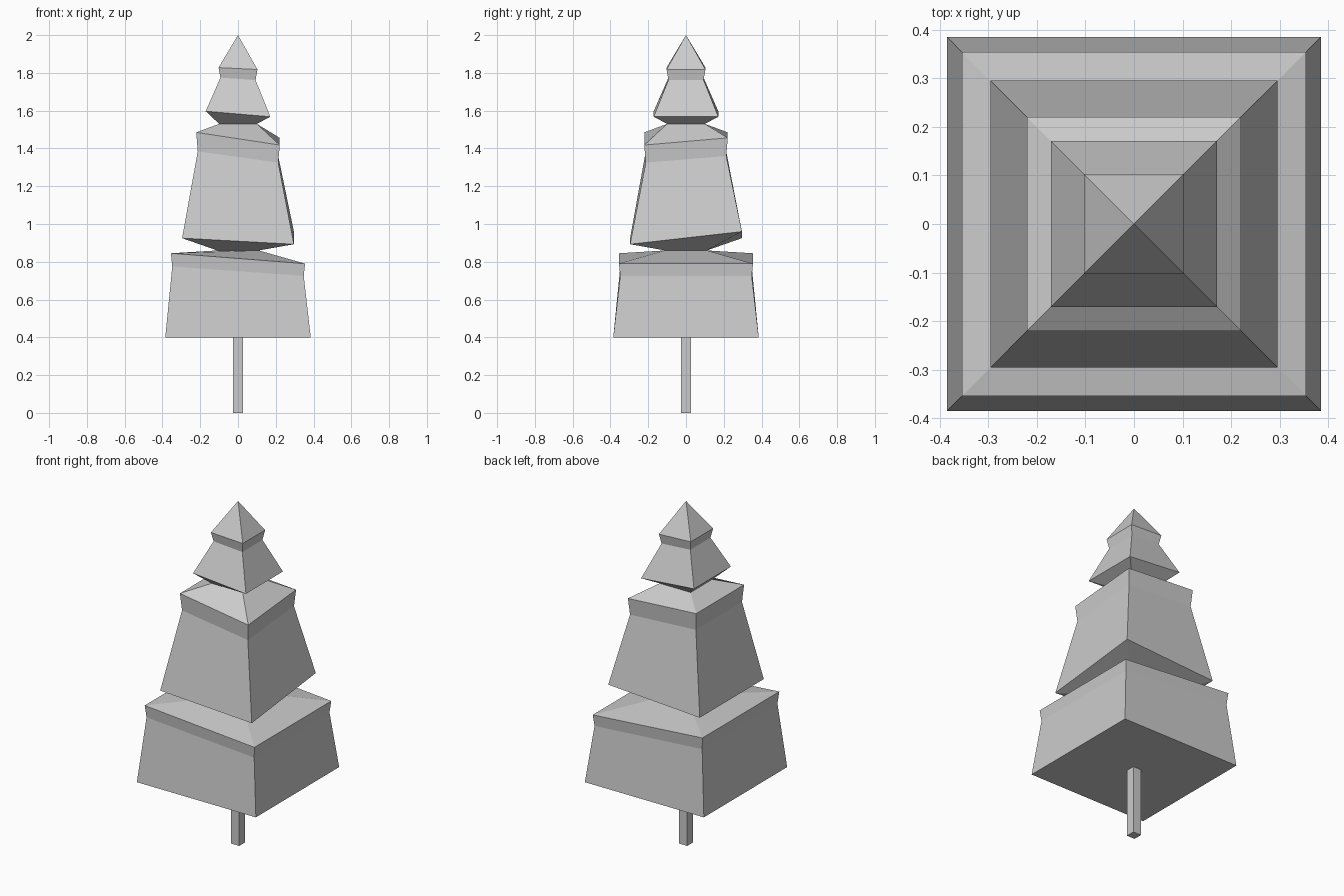
import bpy
import bmesh

cube = bpy.data.objects.get("Cube")
if cube:
    bpy.data.objects.remove(cube, do_unlink=True)

# One plain grey for the whole tree
grey = bpy.data.materials.new("light_grey")
grey.use_nodes = True
colour = (0.6, 0.6, 0.6, 1.0)
grey.diffuse_color = colour
grey.node_tree.nodes["Principled BSDF"].inputs["Base Color"].default_value = colour

CORNERS = ((-1, -1), (1, -1), (1, 1), (-1, 1))


def square_stack(name, rings, apex=None):
    """Skin square rings given as (half width, corner heights), with an optional tip."""
    bm = bmesh.new()
    loops = []
    for half, heights in rings:
        if not isinstance(heights, tuple):
            heights = (heights,) * 4
        loops.append([bm.verts.new((sx * half, sy * half, z))
                      for (sx, sy), z in zip(CORNERS, heights)])
    for low, high in zip(loops, loops[1:]):
        for i in range(4):
            j = (i + 1) % 4
            bm.faces.new((low[i], low[j], high[j], high[i]))
    bm.faces.new(loops[0][::-1])
    if apex is None:
        bm.faces.new(loops[-1])
    else:
        tip = bm.verts.new((0, 0, apex))
        for i in range(4):
            bm.faces.new((loops[-1][i], loops[-1][(i + 1) % 4], tip))
    bmesh.ops.recalc_face_normals(bm, faces=bm.faces)
    mesh = bpy.data.meshes.new(name)
    bm.to_mesh(mesh)
    bm.free()
    mesh.materials.append(grey)
    obj = bpy.data.objects.new(name, mesh)
    bpy.context.collection.objects.link(obj)
    return obj


def lean(left, right):
    """Corner heights for a ring tilted from -x to +x."""
    return (left, right, right, left)


# Trunk
square_stack("trunk", [(0.026, 0.0), (0.026, 0.4)])

# Foliage: three tapering tiers with tilted rims and pinched necks
square_stack("foliage", [
    # lower tier
    (0.385, 0.40),
    (0.348, lean(0.775, 0.725)),
    (0.355, lean(0.845, 0.79)),
    (0.11, 0.86),
    # middle tier
    (0.296, (0.925, 0.893, 0.96, 0.925)),
    (0.213, (1.385, 1.325, 1.36, 1.385)),
    (0.221, (1.485, 1.418, 1.456, 1.485)),
    (0.10, 1.53),
    # upper tier
    (0.171, lean(1.597, 1.568)),
    (0.093, lean(1.775, 1.762)),
    (0.103, lean(1.828, 1.818)),
], apex=2.0)
